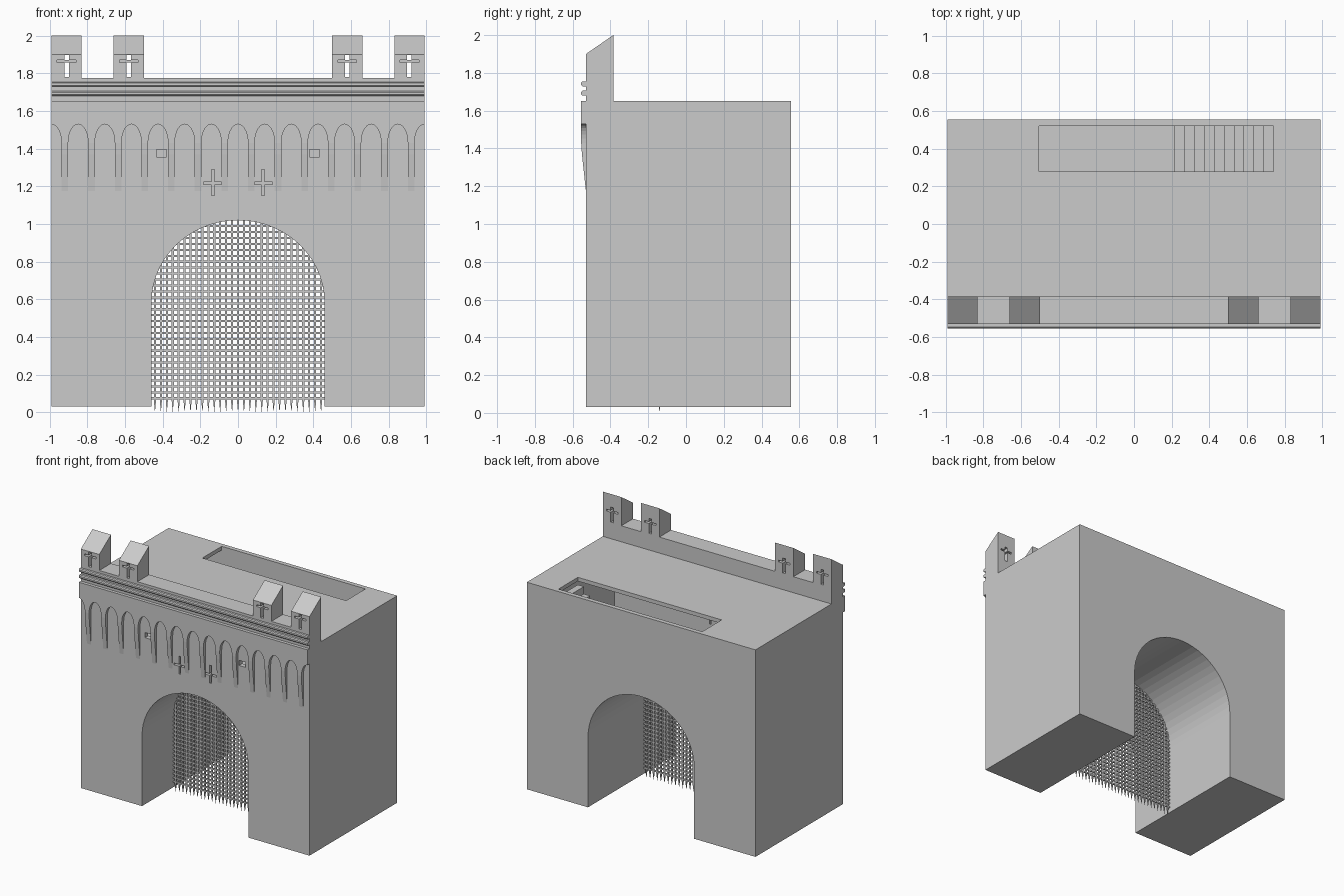
import bpy, bmesh, math
from mathutils import Vector

if "Cube" in bpy.data.objects:
    bpy.data.objects.remove(bpy.data.objects["Cube"])

FRONT, BACK, HALF = -0.53, 0.555, 0.99
BASE, ROOF = 0.03, 1.65
ARCH_W, SPRING, ARCH_H = 0.46, 0.58, 0.44


def make(name, bm):
    bmesh.ops.recalc_face_normals(bm, faces=bm.faces)
    me = bpy.data.meshes.new(name)
    bm.to_mesh(me)
    bm.free()
    ob = bpy.data.objects.new(name, me)
    bpy.context.collection.objects.link(ob)
    return ob


def add_prism(bm, pts, a, b, axis='y'):
    """Extrude a profile: (x, z) along y, or (y, z) along x."""
    def ring(t):
        return [bm.verts.new((p, t, q) if axis == 'y' else (t, p, q)) for p, q in pts]
    r, s = ring(a), ring(b)
    bm.faces.new(r)
    bm.faces.new(s[::-1])
    for i in range(len(pts)):
        j = (i + 1) % len(pts)
        bm.faces.new((r[i], s[i], s[j], r[j]))


def add_box(bm, x0, x1, y0, y1, z0, z1):
    add_prism(bm, [(x0, z0), (x1, z0), (x1, z1), (x0, z1)], y0, y1)


def cut(ob, boxes):
    for b in boxes:
        bm = bmesh.new()
        add_box(bm, *b)
        cutter = make("cutter", bm)
        cutter.hide_render = True
        mod = ob.modifiers.new("cut", 'BOOLEAN')
        mod.operation, mod.solver, mod.object = 'DIFFERENCE', 'EXACT', cutter
        bpy.context.view_layer.objects.active = ob
        bpy.ops.object.modifier_apply(modifier=mod.name)
        bpy.data.objects.remove(cutter)


def arc(cx, cz, w, h, a0, a1, n):
    return [(cx + w * math.cos(a0 + (a1 - a0) * i / n),
             cz + h * math.sin(a0 + (a1 - a0) * i / n)) for i in range(n + 1)]


# Gatehouse block with arched passage
bm = bmesh.new()
profile = [(HALF, BASE), (HALF, ROOF), (-HALF, ROOF), (-HALF, BASE), (-ARCH_W, BASE)]
profile += arc(0, SPRING, ARCH_W, ARCH_H, math.pi, 0, 28) + [(ARCH_W, BASE)]
add_prism(bm, profile, FRONT, BACK)
body = make("gatehouse_walls", bm)

# Upper room, stair opening, cross slits and small windows
cuts = [(-0.96, 0.96, -0.49, 0.52, 1.04, 1.62),
        (-0.505, 0.74, 0.28, 0.5199, 1.5, 1.7)]
for s in (-1, 1):
    x = 0.133 * s
    cuts += [(x - 0.007, x + 0.007, -0.6, -0.45, 1.15, 1.29),
             (x - 0.05, x + 0.05, -0.6, -0.45, 1.21, 1.224),
             (0.407 * s - 0.027, 0.407 * s + 0.027, -0.6, -0.45, 1.355, 1.395)]
cut(body, cuts)

# Stair down from the roof
bm = bmesh.new()
steps, run, rise = 10, 0.0525, 0.058
pts = [(0.74, 1.035)]
for i in range(steps):
    z = ROOF - rise * (i + 1)
    pts += [(0.74 - run * i, z), (0.74 - run * (i + 1), z)]
pts.append((0.74 - run * steps, 1.035))
add_prism(bm, pts, 0.28, 0.52)
make("roof_stair", bm)

# Parapet wall with two string courses
bm = bmesh.new()
add_box(bm, -HALF, HALF, FRONT, -0.385, ROOF, 1.775)
make("parapet", bm)
bm = bmesh.new()
for z in (1.693, 1.742):
    add_prism(bm, [(-0.525, z - 0.013), (-0.548, z - 0.013), (-0.555, z - 0.006),
                   (-0.555, z + 0.006), (-0.548, z + 0.013), (-0.525, z + 0.013)],
              -HALF, HALF, 'x')
make("string_courses", bm)

# Sloped merlons with cross slits
for i, (x0, x1) in enumerate([(-0.99, -0.83), (-0.66, -0.5), (0.5, 0.66), (0.83, 0.99)]):
    bm = bmesh.new()
    add_prism(bm, [(FRONT, 1.775), (-0.385, 1.775), (-0.385, 2.0), (FRONT, 1.9)], x0, x1, 'x')
    merlon = make(f"merlon_{i + 1}", bm)
    c = (x0 + x1) / 2
    slits = [(c - 0.05, c + 0.05, y0, y1, 1.857, 1.871)
             for y0, y1 in ((-0.6, -0.48), (-0.435, -0.3))]
    slits += [(c - 0.012, c + 0.012, y0, y1, 1.78, 1.897)
              for y0, y1 in ((-0.6, -0.3),)]
    cut(merlon, slits)
    bm = bmesh.new()
    add_box(bm, c - 0.014, c + 0.014, -0.48, -0.435, 1.857, 1.871)
    make(f"slit_crossbar_{i + 1}", bm)

# Blind arcade frieze with half arches at the ends
bm = bmesh.new()
pitch, aw, az, ah = 2 * HALF / 14, 0.053, 1.43, 0.1
pts = [(HALF, ROOF), (-HALF, ROOF)]
for i in range(-7, 8):
    a0 = math.pi / 2 if i == -7 else math.pi
    a1 = math.pi / 2 if i == 7 else 0
    pts += arc(i * pitch, az, aw, ah, a0, a1, 7 if abs(i) == 7 else 14)
add_prism(bm, pts, -0.555, FRONT + 0.002)
make("arcade_frieze", bm)

# Tapering corbels under the arcade
bm = bmesh.new()
for i in range(-7, 7):
    c, w = (i + 0.5) * pitch, pitch / 2 - aw
    add_prism(bm, [(FRONT + 0.002, az), (-0.555, az), (-0.551, 1.37), (FRONT, 1.175),
                   (FRONT + 0.002, 1.175)], c - w, c + w, 'x')
make("corbels", bm)

# Portcullis lattice with spiked feet, clipped to the arch
bm = bmesh.new()
Y, R, GAP = -0.14, 0.0055, 0.0315
for i in range(-14, 15):
    x = i * GAP
    top = SPRING + ARCH_H * math.sqrt(max(0, 1 - (x / ARCH_W) ** 2)) + 0.005
    add_box(bm, x - R, x + R, Y - R, Y + R, 0.06, top)
    ring = [bm.verts.new((x + dx * R, Y + dy * R, 0.06))
            for dx, dy in ((-1, -1), (1, -1), (1, 1), (-1, 1))]
    tip = bm.verts.new((x, Y, 0.0))
    bm.faces.new(ring)
    for k in range(4):
        bm.faces.new((ring[k], ring[(k + 1) % 4], tip))
z = 0.075
while z < SPRING + ARCH_H - 0.01:
    t = max(0, (z - SPRING) / ARCH_H)
    w = ARCH_W * math.sqrt(1 - t * t) + 0.003
    add_box(bm, -w, w, Y - R, Y + R, z - R, z + R)
    z += GAP
make("portcullis", bm)
